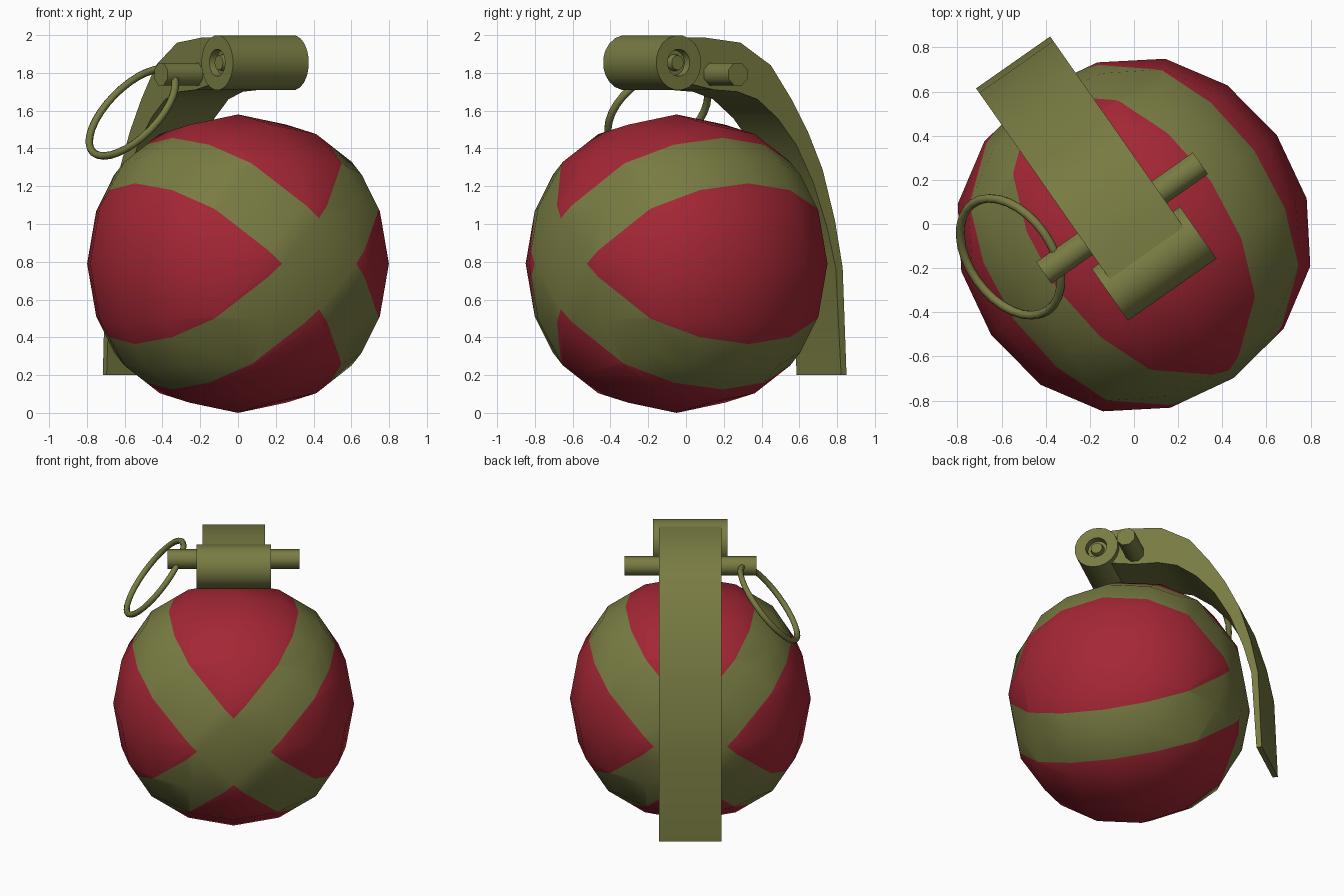
import bpy, bmesh, math
from mathutils import Matrix, Vector

if "Cube" in bpy.data.objects:
    bpy.data.objects.remove(bpy.data.objects["Cube"])

# whole model is built facing -y, then turned 35 degrees
PLACE = Matrix.Translation((0, -0.05, 0)) @ Matrix.Rotation(math.radians(35), 4, 'Z')


def material(name, rgb):
    m = bpy.data.materials.new(name)
    m.diffuse_color = (*rgb, 1)
    m.use_nodes = True
    m.node_tree.nodes["Principled BSDF"].inputs["Base Color"].default_value = m.diffuse_color
    return m


OLIVE = material("olive", (0.19, 0.20, 0.055))
RED = material("red", (0.37, 0.02, 0.035))


def finish(bm, name, mats, angle=50):
    bmesh.ops.recalc_face_normals(bm, faces=bm.faces)
    bm.transform(PLACE)
    me = bpy.data.meshes.new(name)
    bm.to_mesh(me)
    bm.free()
    for m in mats:
        me.materials.append(m)
    ob = bpy.data.objects.new(name, me)
    bpy.context.collection.objects.link(ob)
    bpy.ops.object.select_all(action='DESELECT')
    ob.select_set(True)
    bpy.context.view_layer.objects.active = ob
    bpy.ops.object.shade_smooth_by_angle(angle=math.radians(angle))
    return ob


def lathe_x(profile, segs, centre):
    """Revolve (x, radius) points round the x axis."""
    bm = bmesh.new()
    rings = []
    for x, r in profile:
        ring = []
        for i in range(segs):
            a = 2 * math.pi * (i + 0.5) / segs
            ring.append(bm.verts.new(Vector(centre) + Vector((x, r * math.cos(a), r * math.sin(a)))))
        rings.append(ring)
    for p, q in zip(rings, rings[1:]):
        for i in range(segs):
            j = (i + 1) % segs
            bm.faces.new((p[i], p[j], q[j], q[i]))
    bm.faces.new(rings[0])
    bm.faces.new(rings[-1])
    return bm


# body: subdivided cube, cut along two crossing diagonal bands
CENTRE = Vector((0, 0, 0.79))
bpy.ops.mesh.primitive_cube_add(size=2 * 0.941)
tmp = bpy.context.object
mod = tmp.modifiers.new("round", 'SUBSURF')
mod.levels = 2
bpy.ops.object.modifier_apply(modifier=mod.name)
bm = bmesh.new()
bm.from_mesh(tmp.data)
bpy.data.objects.remove(tmp)
BAND = 0.17
diagonals = [Vector((1, 0, s)).normalized() for s in (1, -1)]
for n in diagonals:
    for side in (-1, 1):
        bmesh.ops.bisect_plane(bm, geom=bm.verts[:] + bm.edges[:] + bm.faces[:],
                               plane_co=n * BAND * side, plane_no=n, dist=1e-5)
for f in bm.faces:
    c = f.calc_center_median()
    f.material_index = 0 if min(abs(c.dot(n)) for n in diagonals) < BAND else 1
bm.transform(Matrix.Translation(CENTRE))
finish(bm, "body", [OLIVE, RED])

# fuse barrel with recessed ends and a small core
half = [(0.245, 0.146), (0.245, 0.072), (0.205, 0.066), (0.205, 0.045), (0.235, 0.038)]
profile = [(-x, r) for x, r in reversed(half)] + half
finish(lathe_x(profile, 20, (0, -0.158, 1.854)), "fuse_barrel", [OLIVE])

# cross pin
finish(lathe_x([(-0.433, 0.065), (0.433, 0.065)], 8, (0, 0.094, 1.793)), "cross_pin", [OLIVE])

# safety lever: tapered side profile swept across its width
outer = [(-.10, 1.987), (.04, 1.987), (.27, 1.96), (.466, 1.84), (.60, 1.66),
         (.705, 1.49), (.80, 1.29), (.88, 1.02), (.93, .77), (.955, .2)]
inner = [(-.10, 1.75), (.10, 1.71), (.25, 1.70), (.38, 1.66), (.51, 1.56),
         (.63, 1.42), (.74, 1.22), (.83, .98), (.885, .77), (.92, .2)]
bm = bmesh.new()
W = 0.205
rows = [[bm.verts.new((x, *p)) for x, p in ((-W, o), (W, o), (W, i), (-W, i))]
        for o, i in zip(outer, inner)]
for p, q in zip(rows, rows[1:]):
    for k in range(4):
        m = (k + 1) % 4
        bm.faces.new((p[k], p[m], q[m], q[k]))
bm.faces.new(rows[0])
bm.faces.new(rows[-1])
finish(bm, "safety_lever", [OLIVE], 40)

# pull ring, tilted up towards the pin
bm = bmesh.new()
SEG, TUBE, R, r = 32, 8, 0.296, 0.02
grid = []
for i in range(SEG):
    a = 2 * math.pi * i / SEG
    grid.append([bm.verts.new(((R + r * math.cos(b)) * math.cos(a),
                               (R + r * math.cos(b)) * math.sin(a), r * math.sin(b)))
                 for b in (2 * math.pi * j / TUBE for j in range(TUBE))])
for i in range(SEG):
    p, q = grid[i], grid[(i + 1) % SEG]
    for j in range(TUBE):
        k = (j + 1) % TUBE
        bm.faces.new((p[j], q[j], q[k], p[k]))
bm.transform(Matrix.Translation((-0.515, 0.24, 1.59)) @ Matrix.Rotation(math.radians(-51), 4, 'Y'))
finish(bm, "pull_ring", [OLIVE])
